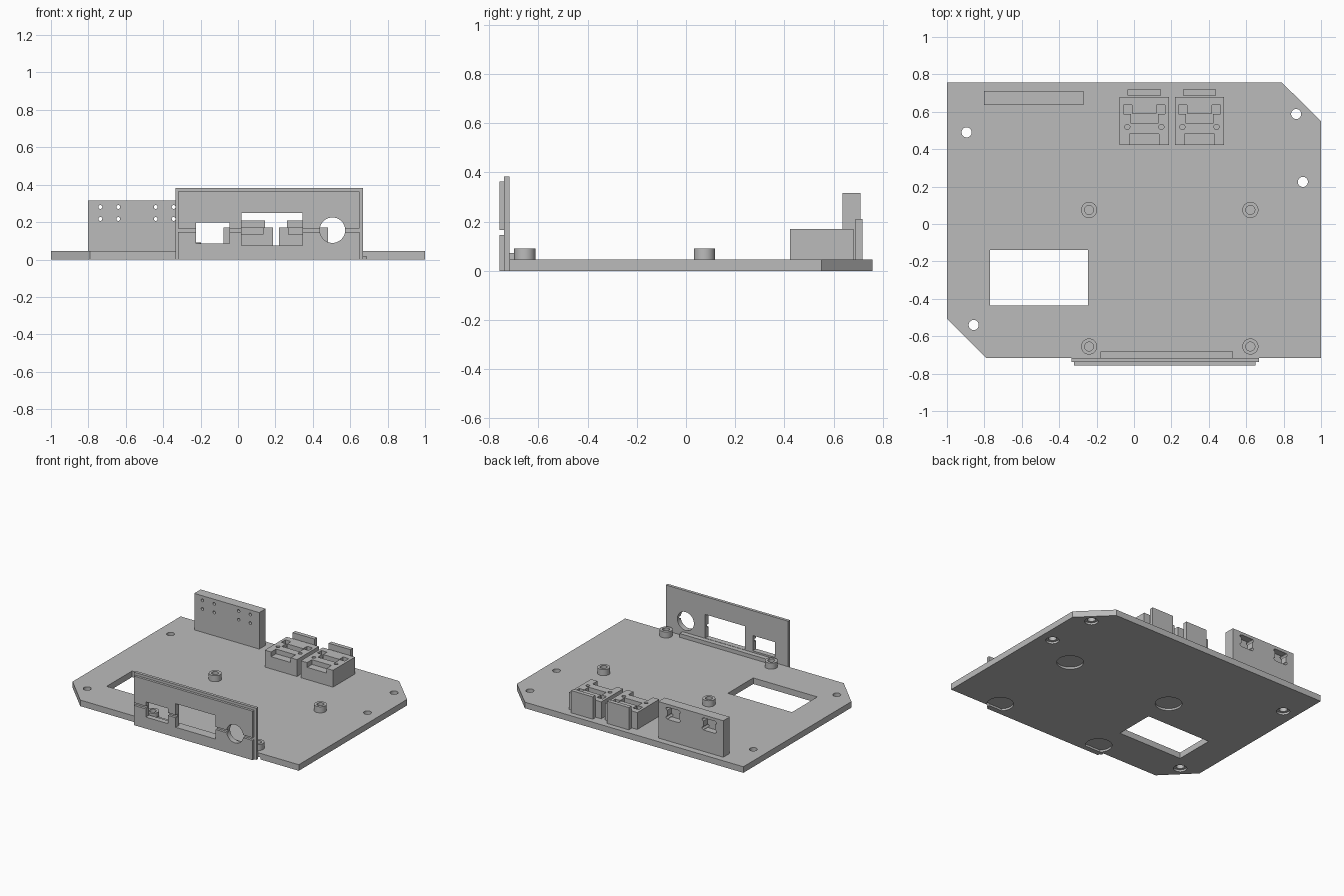
import bpy
import bmesh
import math
from mathutils import Matrix

if "Cube" in bpy.data.objects:
    bpy.data.objects.remove(bpy.data.objects["Cube"])

grey = bpy.data.materials.new("plain grey")
grey.diffuse_color = (0.5, 0.5, 0.5, 1)
grey.use_nodes = True
grey.node_tree.nodes["Principled BSDF"].inputs["Base Color"].default_value = grey.diffuse_color


def finish(name, bm):
    bmesh.ops.recalc_face_normals(bm, faces=bm.faces)
    mesh = bpy.data.meshes.new(name)
    bm.to_mesh(mesh)
    bm.free()
    mesh.materials.append(grey)
    ob = bpy.data.objects.new(name, mesh)
    bpy.context.collection.objects.link(ob)
    return ob


def box(name, x0, x1, y0, y1, z0, z1):
    bm = bmesh.new()
    bmesh.ops.create_cube(bm, size=1)
    for v in bm.verts:
        v.co = (x1 if v.co.x > 0 else x0,
                y1 if v.co.y > 0 else y0,
                z1 if v.co.z > 0 else z0)
    return finish(name, bm)


def rod(name, x, y, z, r, depth, along_y=False, sides=32):
    """Cylinder centred on the given point."""
    bm = bmesh.new()
    m = Matrix.Translation((x, y, z))
    if along_y:
        m = m @ Matrix.Rotation(math.pi / 2, 4, 'X')
    bmesh.ops.create_cone(bm, cap_ends=True, segments=sides, radius1=r,
                          radius2=r, depth=depth, matrix=m)
    return finish(name, bm)


def cut(ob, cutters):
    """Subtract each cutter, then discard it."""
    bpy.context.view_layer.objects.active = ob
    for c in cutters:
        mod = ob.modifiers.new("cut", 'BOOLEAN')
        mod.operation = 'DIFFERENCE'
        mod.solver = 'EXACT'
        mod.object = c
        bpy.ops.object.modifier_apply(modifier=mod.name)
        bpy.data.objects.remove(c, do_unlink=True)


def smooth(ob):
    bpy.ops.object.select_all(action='DESELECT')
    ob.select_set(True)
    bpy.context.view_layer.objects.active = ob
    bpy.ops.object.shade_smooth_by_angle(angle=math.radians(30))


T = 0.045  # base thickness
POSTS = [(x, y) for x in (-0.24, 0.622) for y in (-0.655, 0.075)]
SCREWS = [(-0.895, 0.49), (0.867, 0.588), (0.903, 0.225), (-0.857, -0.54)]

# Base plate with two clipped corners
bm = bmesh.new()
outline = [(-0.79, -0.717), (1, -0.717), (1, 0.55), (0.79, 0.757),
           (-1, 0.757), (-1, -0.507)]
face = bm.faces.new([bm.verts.new((x, y, 0)) for x, y in outline])
up = bmesh.ops.extrude_face_region(bm, geom=[face])["geom"]
bmesh.ops.translate(bm, vec=(0, 0, T),
                    verts=[v for v in up if isinstance(v, bmesh.types.BMVert)])
base = finish("base_plate", bm)

# Base window, screw holes with counterbores, recesses under the standoffs
cutters = [box("cutter", -0.77, -0.245, -0.437, -0.14, -0.1, 0.1)]
for x, y in SCREWS:
    cutters.append(rod("cutter", x, y, 0, 0.027, 0.3))
    cutters.append(rod("cutter", x, y, 0, 0.045, 0.03))
for x, y in POSTS:
    cutters.append(rod("cutter", x, y, 0, 0.09, 0.03))
cut(base, cutters)
smooth(base)

# Standoffs with blind holes
for x, y in POSTS:
    post = rod("standoff", x, y, (T + 0.09) / 2, 0.043, 0.09 - T)
    cut(post, [rod("cutter", x, y, 0.08, 0.024, 0.06)])
    smooth(post)


# Front panel: backing plate plus two facing plates with a gap between them
def panel_openings():
    return [box("cutter", -0.225, -0.045, -0.9, -0.6, 0.085, 0.198),
            box("cutter", 0.02, 0.345, -0.9, -0.6, 0.075, 0.25),
            rod("cutter", 0.505, -0.75, 0.157, 0.068, 0.3, True, 48)]


for name, x0, x1, y0, y1, z0, z1 in [
        ("panel_backing", -0.335, 0.667, -0.739, -0.717, 0, 0.382),
        ("panel_lower_face", -0.32, 0.65, -0.757, -0.739, 0, 0.146),
        ("panel_upper_face", -0.32, 0.65, -0.757, -0.739, 0.166, 0.363)]:
    part = box(name, x0, x1, y0, y1, z0, z1)
    cut(part, panel_openings())
    smooth(part)
box("panel_foot", -0.18, 0.53, -0.717, -0.682, T, 0.073)

# Upright mounting block: rear pockets and small tie holes
block = box("mounting_block", -0.803, -0.27, 0.635, 0.71, T, 0.315)
cutters = []
for px in (-0.688, -0.392):
    cutters.append(box("cutter", px - 0.048, px + 0.048, 0.66, 0.8, 0.203, 0.293))
    for hx in (px - 0.048, px + 0.048):
        for hz in (0.217, 0.281):
            cutters.append(rod("cutter", hx, 0.66, hz, 0.0105, 0.1, True, 16))
cut(block, cutters)
smooth(block)

# Pair of socket holders, each with a stop tab behind it
for cx in (0.055, 0.35):
    holder = box("socket_holder", cx - 0.132, cx + 0.132, 0.423, 0.68, T, 0.17)
    cutters = [
        box("cutter", cx - 0.08, cx + 0.08, 0.4, 0.48, 0.135, 0.3),
        box("cutter", cx - 0.072, cx + 0.072, 0.537, 0.59, 0.12, 0.3)]
    for s in (-1, 1):
        a, b = sorted((cx + s * 0.066, cx + s * 0.112))
        cutters.append(box("cutter", a, b, 0.589, 0.636, 0.12, 0.3))
        cutters.append(rod("cutter", cx + s * 0.091, 0.519, 0.17, 0.014, 0.08, False, 16))
    cut(holder, cutters)
    smooth(holder)
    box("stop_tab", cx - 0.089, cx + 0.089, 0.688, 0.718, T, 0.21)
